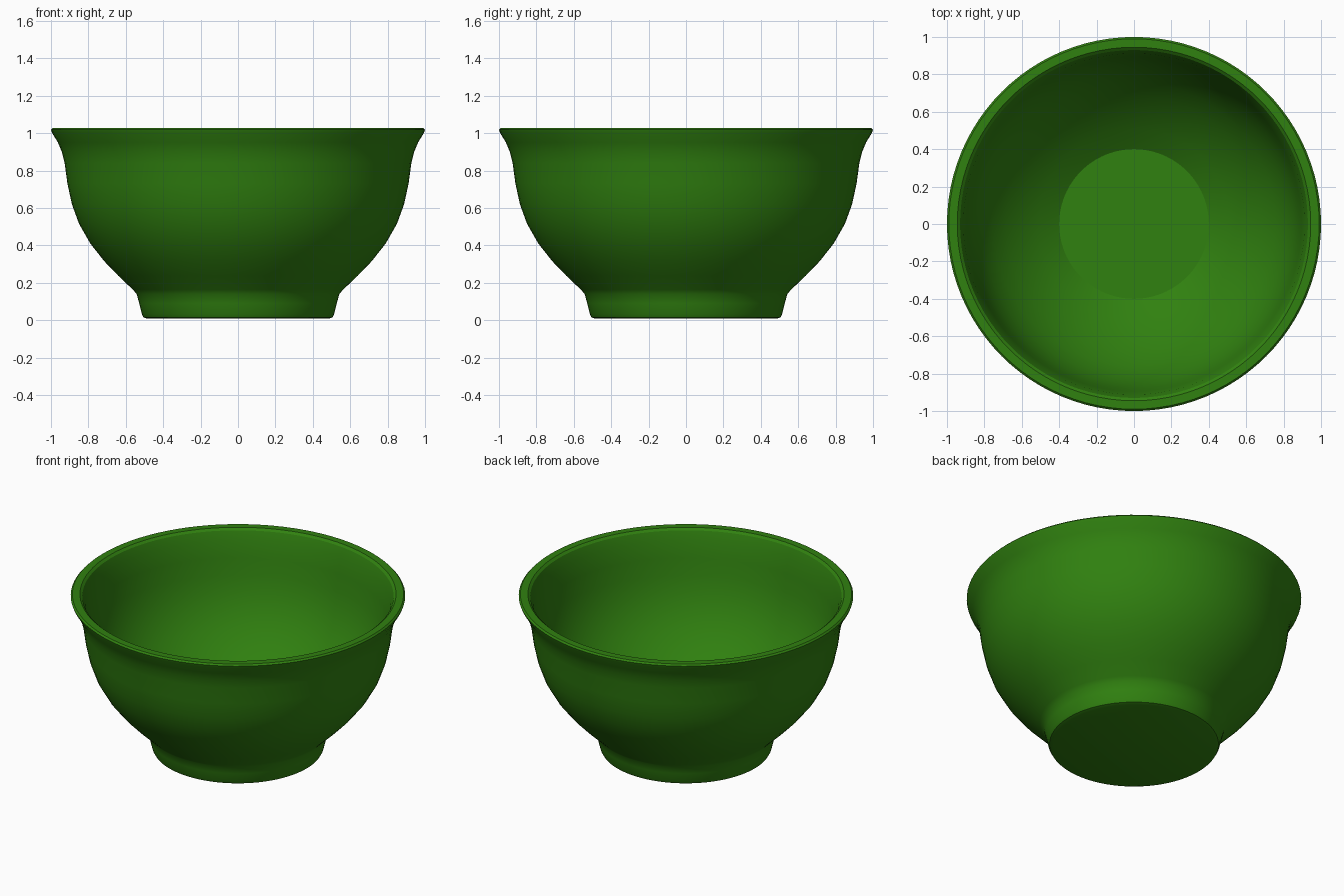
import bpy, bmesh, math

if "Cube" in bpy.data.objects:
    bpy.data.objects.remove(bpy.data.objects["Cube"])

# Bowl profile (radius, height): underside, foot, outer wall, rim, inner wall, floor
profile = [
    (0.0, 0.008), (0.485, 0.008), (0.505, 0.015), (0.514, 0.032), (0.528, 0.09),
    (0.542, 0.14), (0.562, 0.163), (0.64, 0.237), (0.715, 0.315), (0.79, 0.41),
    (0.85, 0.515), (0.888, 0.62), (0.912, 0.73), (0.927, 0.84), (0.942, 0.9),
    (0.963, 0.95), (0.995, 1.003), (1.0, 1.018), (0.99, 1.028),
    (0.945, 1.028), (0.93, 1.015), (0.912, 0.96), (0.895, 0.85), (0.88, 0.74),
    (0.855, 0.635), (0.815, 0.53), (0.757, 0.43), (0.685, 0.34), (0.61, 0.262),
    (0.51, 0.175), (0.4, 0.1), (0.0, 0.1),
]
SIDES = 96

bm = bmesh.new()
rings = []
for r, z in profile:
    if r == 0:
        rings.append([bm.verts.new((0, 0, z))] * SIDES)
    else:
        rings.append([bm.verts.new((r * math.cos(2 * math.pi * i / SIDES),
                                    r * math.sin(2 * math.pi * i / SIDES), z))
                      for i in range(SIDES)])
for a, b in zip(rings, rings[1:]):
    for i in range(SIDES):
        j = (i + 1) % SIDES
        corners = list(dict.fromkeys((a[i], a[j], b[j], b[i])))
        bm.faces.new(corners)
bmesh.ops.recalc_face_normals(bm, faces=bm.faces)

mesh = bpy.data.meshes.new("bowl")
bm.to_mesh(mesh)
bm.free()
bowl = bpy.data.objects.new("bowl", mesh)
bpy.context.collection.objects.link(bowl)

# Single green
green = bpy.data.materials.new("leaf green")
green.diffuse_color = (0.03, 0.22, 0.005, 1)
green.use_nodes = True
green.node_tree.nodes["Principled BSDF"].inputs["Base Color"].default_value = green.diffuse_color
mesh.materials.append(green)

bpy.context.view_layer.objects.active = bowl
bowl.select_set(True)
bpy.ops.object.shade_smooth_by_angle(angle=math.radians(30))
